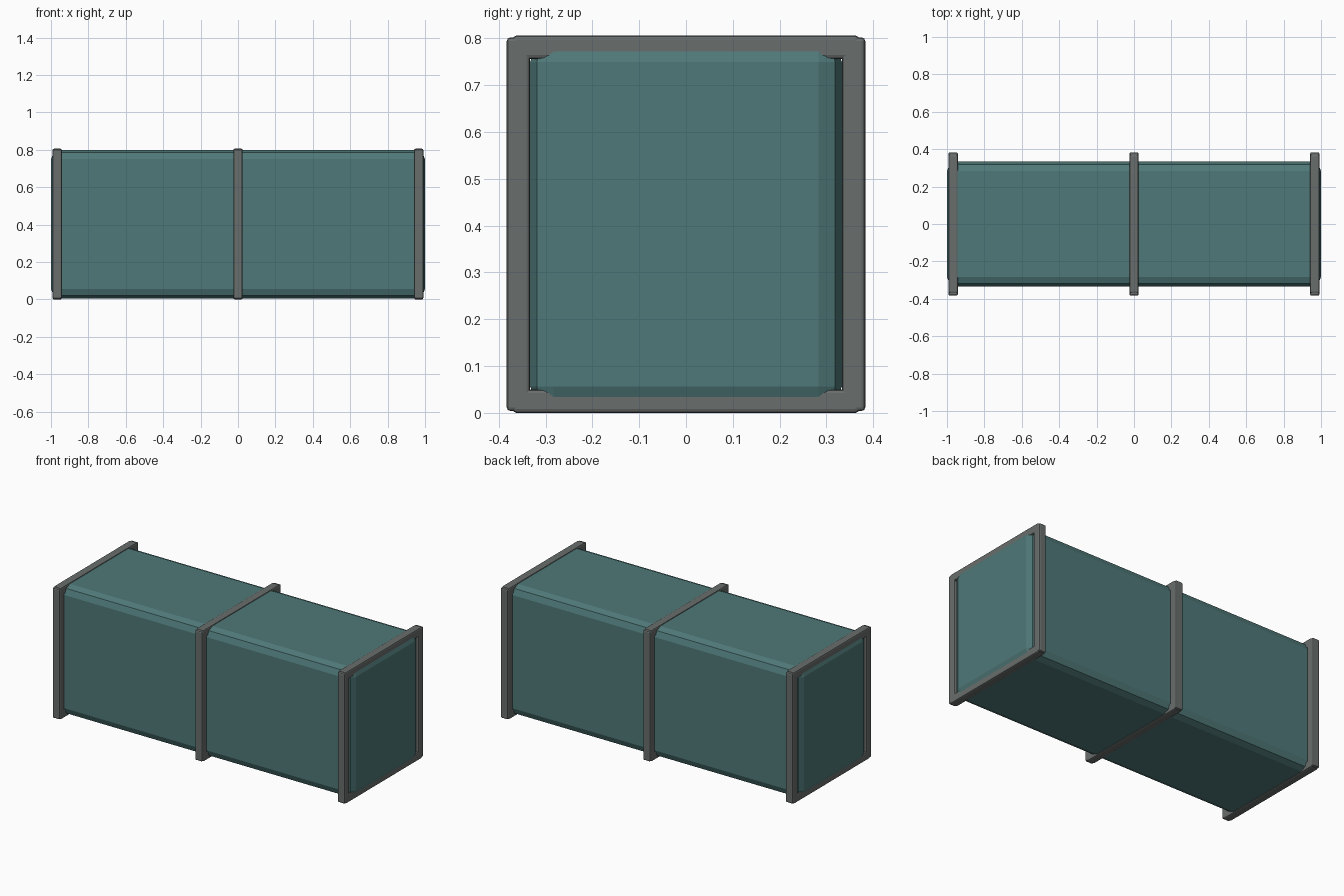
import bpy

if "Cube" in bpy.data.objects:
    bpy.data.objects.remove(bpy.data.objects["Cube"])

def material(name, rgb):
    m = bpy.data.materials.new(name)
    m.diffuse_color = (*rgb, 1)
    m.use_nodes = True
    m.node_tree.nodes["Principled BSDF"].inputs["Base Color"].default_value = m.diffuse_color
    return m

teal = material("teal_panel", (0.08, 0.19, 0.19))
grey = material("grey_metal", (0.14, 0.155, 0.15))

def box(name, lo, hi, bevel, segments, mat):
    """Bevelled box between two corners."""
    bpy.ops.mesh.primitive_cube_add(size=1, location=[(a + b) / 2 for a, b in zip(lo, hi)])
    ob = bpy.context.object
    ob.name = name
    ob.scale = [b - a for a, b in zip(lo, hi)]
    bpy.ops.object.transform_apply(location=False, rotation=False, scale=True)
    mod = ob.modifiers.new("bevel", 'BEVEL')
    mod.width, mod.segments = bevel, segments
    ob.data.materials.append(mat)
    return ob

# Main container body with softened edges
box("container_body", (-1, -0.333, 0.006), (1, 0.333, 0.8), 0.05, 2, teal)

# Three rectangular frames: two posts and two crossbars each
for place, x in (("left", -0.967), ("middle", 0), ("right", 0.966)):
    x0, x1 = x - 0.025, x + 0.025
    for side, y0, y1 in (("front", -0.383, -0.333), ("back", 0.333, 0.383)):
        box(f"{place}_frame_{side}_post", (x0, y0, 0.004), (x1, y1, 0.802), 0.008, 2, grey)
    for side, z0, z1 in (("bottom", 0, 0.05), ("top", 0.756, 0.806)):
        box(f"{place}_frame_{side}_bar", (x0, -0.37, z0), (x1, 0.37, z1), 0.008, 2, grey)
